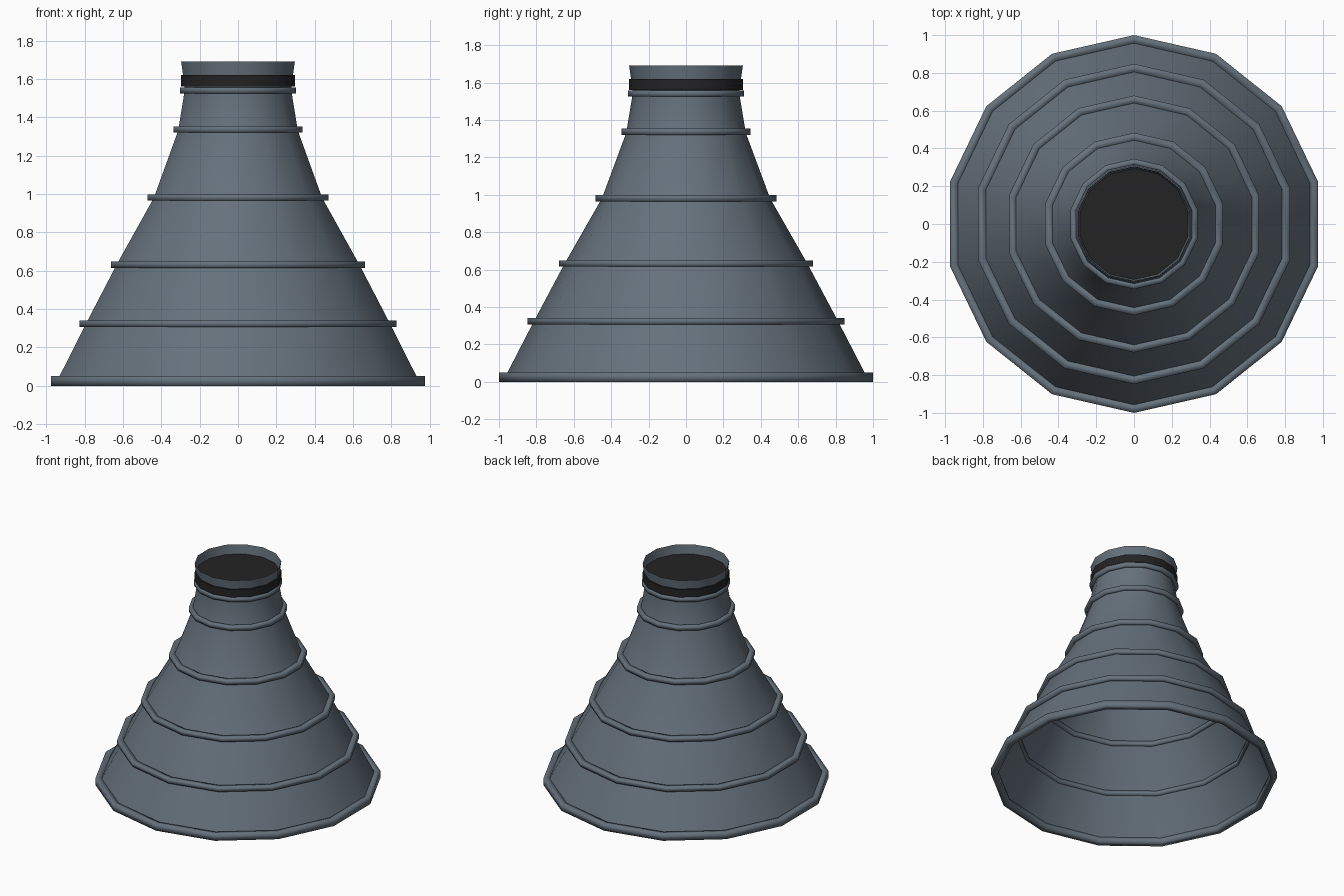
import bpy, bmesh, math

cube = bpy.data.objects.get("Cube")
if cube:
    bpy.data.objects.remove(cube, do_unlink=True)

SIDES = 14


def make_material(name, color):
    mat = bpy.data.materials.new(name)
    mat.use_nodes = True
    mat.diffuse_color = (*color, 1)
    bsdf = mat.node_tree.nodes["Principled BSDF"]
    bsdf.inputs["Base Color"].default_value = (*color, 1)
    bsdf.inputs["Roughness"].default_value = 0.7
    return mat


slate = make_material("slate grey", (0.13, 0.165, 0.2))
black = make_material("black", (0.017, 0.017, 0.017))


def lathe(name, profile, mat, closed=False, caps=False, smooth_angle=180):
    """Spin a (radius, height) profile into a fourteen-sided part."""
    bm = bmesh.new()
    loops = []
    for r, z in profile:
        loop = []
        for i in range(SIDES):
            a = math.pi / 2 + math.tau * i / SIDES
            loop.append(bm.verts.new((r * math.cos(a), r * math.sin(a), z)))
        loops.append(loop)
    pairs = list(zip(loops, loops[1:]))
    if closed:
        pairs.append((loops[-1], loops[0]))
    for low, high in pairs:
        for i in range(SIDES):
            j = (i + 1) % SIDES
            bm.faces.new((low[i], low[j], high[j], high[i]))
    if caps:
        bm.faces.new(loops[0][::-1])
        bm.faces.new(loops[-1])
    if closed or caps:
        bmesh.ops.recalc_face_normals(bm, faces=bm.faces)
    for e in bm.edges:
        e.smooth = e.calc_face_angle(0) < math.radians(smooth_angle)
    for f in bm.faces:
        f.smooth = True
    mesh = bpy.data.meshes.new(name)
    bm.to_mesh(mesh)
    bm.free()
    mesh.materials.append(mat)
    obj = bpy.data.objects.new(name, mesh)
    bpy.context.collection.objects.link(obj)
    return obj


# Open conical shell, from the wide skirt to the neck
lathe("cone_shell", [(0.97, 0.02), (0.815, 0.32), (0.65, 0.63), (0.45, 0.98),
                     (0.32, 1.33), (0.285, 1.54), (0.291, 1.6)], slate)

# Flared collar around the mouth
lathe("mouth_collar", [(0.291, 1.6), (0.304, 1.69)], slate)

# Raised hoops: name, inner radius, outer radius, bottom, top
hoops = [
    ("base_hoop", 0.957, 1.0, 0.0, 0.05),
    ("lower_hoop", 0.805, 0.848, 0.307, 0.34),
    ("middle_hoop", 0.64, 0.68, 0.615, 0.648),
    ("upper_hoop", 0.44, 0.483, 0.965, 0.998),
    ("shoulder_hoop", 0.31, 0.345, 1.32, 1.353),
    ("neck_hoop", 0.275, 0.31, 1.525, 1.556),
]
for name, inner, outer, low, high in hoops:
    lathe(name, [(inner, low), (outer, low), (outer, high), (inner, high)],
          slate, closed=True)

# Black band around the neck, closing the mouth with its flat top
lathe("neck_plug", [(0.305, 1.56), (0.305, 1.62)], black, caps=True, smooth_angle=40)
